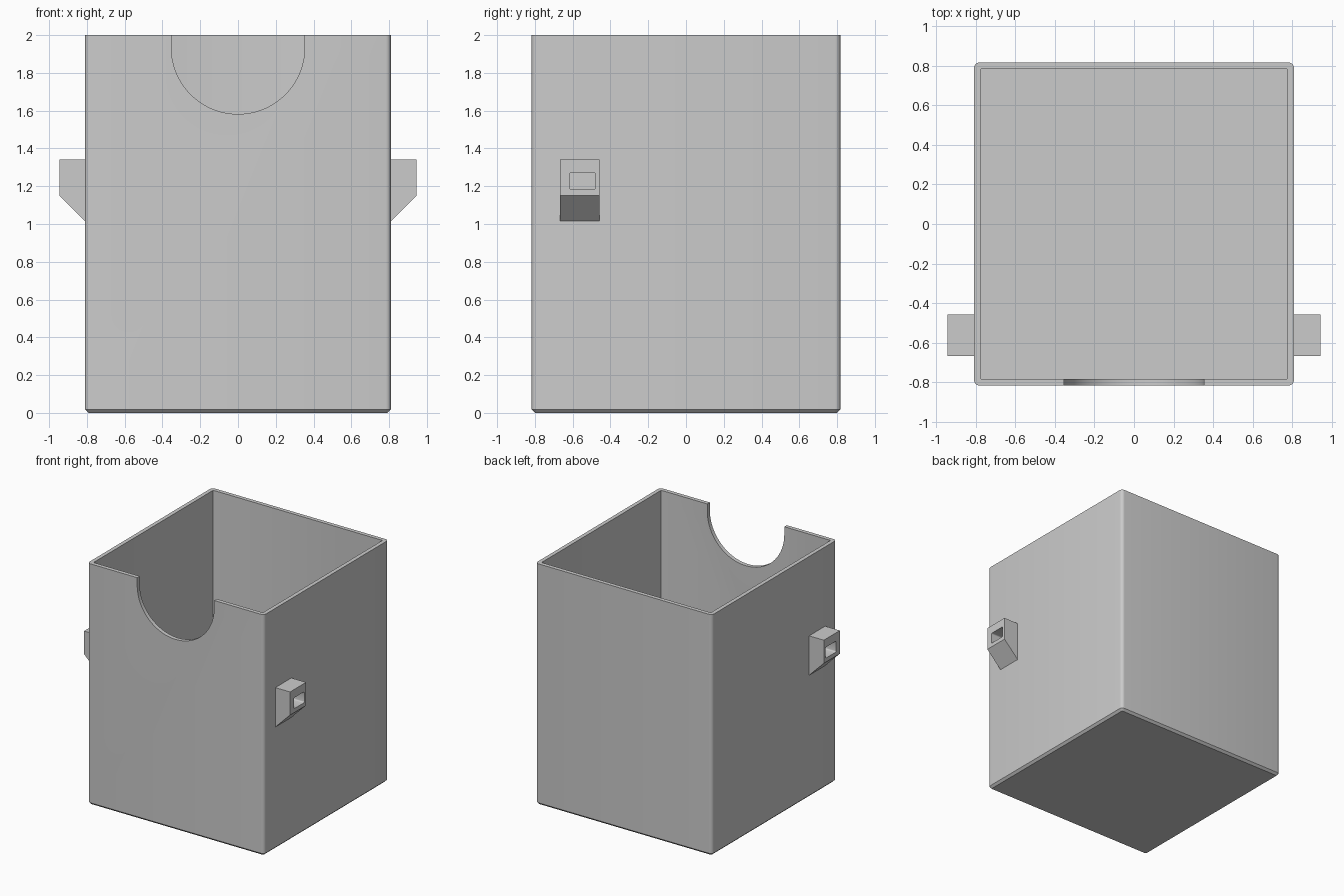
import bpy, bmesh
from math import cos, sin, pi, radians
from mathutils import Vector

cube = bpy.data.objects.get("Cube")
if cube:
    bpy.data.objects.remove(cube)

HX, HY, HEIGHT, WALL = 0.81, 0.817, 2.0, 0.033

grey = bpy.data.materials.new("plain grey")
grey.use_nodes = True
grey.diffuse_color = (0.6, 0.6, 0.6, 1)
grey.node_tree.nodes["Principled BSDF"].inputs["Base Color"].default_value = (0.6, 0.6, 0.6, 1)


def finish(name, bm):
    bmesh.ops.recalc_face_normals(bm, faces=bm.faces)
    mesh = bpy.data.meshes.new(name)
    bm.to_mesh(mesh)
    bm.free()
    mesh.materials.append(grey)
    obj = bpy.data.objects.new(name, mesh)
    bpy.context.collection.objects.link(obj)
    return obj


def prism(name, points, offset):
    """Extrude a closed outline of 3D points along an offset."""
    bm = bmesh.new()
    face = bm.faces.new([bm.verts.new(p) for p in points])
    result = bmesh.ops.extrude_face_region(bm, geom=[face], use_keep_orig=True)
    verts = [g for g in result["geom"] if isinstance(g, bmesh.types.BMVert)]
    bmesh.ops.translate(bm, verts=verts, vec=offset)
    return finish(name, bm)


def rounded_rect(x0, x1, y0, y1, r, steps):
    """Counter-clockwise outline with rounded corners."""
    corners = [(x1 - r, y1 - r), (x0 + r, y1 - r), (x0 + r, y0 + r), (x1 - r, y0 + r)]
    return [(cx + r * cos(a), cy + r * sin(a))
            for k, (cx, cy) in enumerate(corners)
            for a in [(k + i / steps) * pi / 2 for i in range(steps + 1)]]


def activate(obj):
    bpy.ops.object.select_all(action="DESELECT")
    obj.select_set(True)
    bpy.context.view_layer.objects.active = obj


def cut(obj, cutter):
    cutter.hide_render = True
    mod = obj.modifiers.new("cut", "BOOLEAN")
    mod.operation, mod.solver, mod.object = "DIFFERENCE", "EXACT", cutter
    activate(obj)
    bpy.ops.object.modifier_apply(modifier=mod.name)
    bpy.data.objects.remove(cutter)


# Box body with rounded upright corners and a chamfered base
bm = bmesh.new()
outline = rounded_rect(-HX, HX, -HY, HY, 0.028, 5)
base = bm.faces.new([bm.verts.new((x, y, 0)) for x, y in outline])
result = bmesh.ops.extrude_face_region(bm, geom=[base], use_keep_orig=True)
top = [g for g in result["geom"] if isinstance(g, bmesh.types.BMVert)]
bmesh.ops.translate(bm, verts=top, vec=(0, 0, HEIGHT))
base_edges = [e for e in bm.edges if all(v.co.z < 0.001 for v in e.verts)]
bmesh.ops.bevel(bm, geom=base_edges, offset=0.018, segments=1, affect="EDGES")
box = finish("box_body", bm)

# Hollow interior
inner = rounded_rect(-HX + WALL, HX - WALL, -HY + WALL, HY - WALL, 0.004, 2)
cut(box, prism("cavity_cutter", [(x, y, WALL) for x, y in inner], (0, 0, HEIGHT + 1)))

# Thumb notch in the front wall
R, CENTRE = 0.353, 1.935
notch = [(R * cos(a), -1, CENTRE + R * sin(a)) for a in [-pi * i / 48 for i in range(49)]]
notch += [(-R, -1, HEIGHT + 0.2), (R, -1, HEIGHT + 0.2)]
cut(box, prism("notch_cutter", notch, (0, 0.5, 0)))
activate(box)
bpy.ops.object.shade_smooth_by_angle(angle=radians(30))

# Side lugs with sloped undersides and a slot in the outer face
for side, label in ((1, "left"), (-1, "right")):
    profile = [(HX - 0.01, 1.342), (0.945, 1.342), (0.945, 1.15), (HX, 1.015), (HX - 0.01, 1.015)]
    lug = prism(label + "_lug", [(side * x, -0.667, z) for x, z in profile], (0, 0.21, 0))
    slot = rounded_rect(-0.617, -0.48, 1.183, 1.273, 0.01, 3)
    cut(lug, prism("slot_cutter", [(side * HX, y, z) for y, z in slot], (side * 0.3, 0, 0)))
    activate(lug)
    bpy.ops.object.shade_smooth_by_angle(angle=radians(35))
